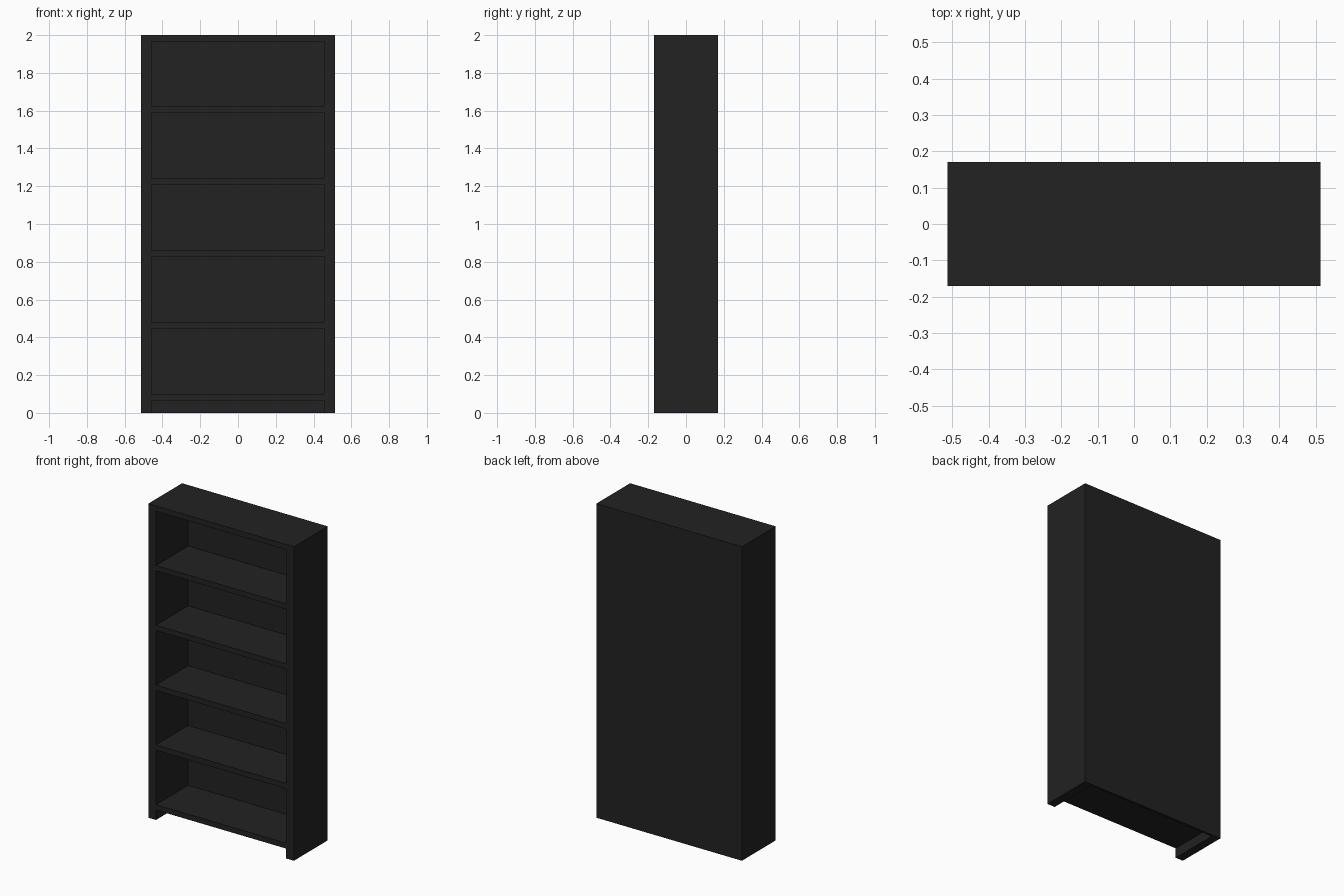
import bpy

if "Cube" in bpy.data.objects:
    bpy.data.objects.remove(bpy.data.objects["Cube"])

W, D, H = 0.513, 0.17, 2.0     # half width, half depth, height
INNER = 0.459                  # half width of the openings
BACK = 0.016                   # back panel thickness
SHELF = 0.034

mat = bpy.data.materials.new("black_wood")
mat.diffuse_color = (0.016, 0.016, 0.016, 1)
mat.use_nodes = True
mat.node_tree.nodes["Principled BSDF"].inputs["Base Color"].default_value = mat.diffuse_color


def box(name, x0, x1, y0, y1, z0, z1):
    bpy.ops.mesh.primitive_cube_add(
        size=1, location=((x0 + x1) / 2, (y0 + y1) / 2, (z0 + z1) / 2))
    ob = bpy.context.object
    ob.name = name
    ob.scale = (x1 - x0, y1 - y0, z1 - z0)
    bpy.ops.object.transform_apply(location=False, rotation=False, scale=True)
    ob.data.materials.append(mat)
    return ob


# Side panels reach the floor and full depth
box("left_side", -W, -INNER, -D, D, 0, H)
box("right_side", INNER, W, -D, D, 0, H)

# Top board and back panel between the sides
box("top_board", -INNER, INNER, -D, D, H - SHELF, H)
box("back_panel", -INNER, INNER, D - BACK, D, 0, H - SHELF)

# Five evenly spaced shelves, flush with the front
for i in range(5):
    z = 0.063 + i * 0.381
    box(f"shelf_{i + 1}", -INNER, INNER, -D, D - BACK, z, z + SHELF)
